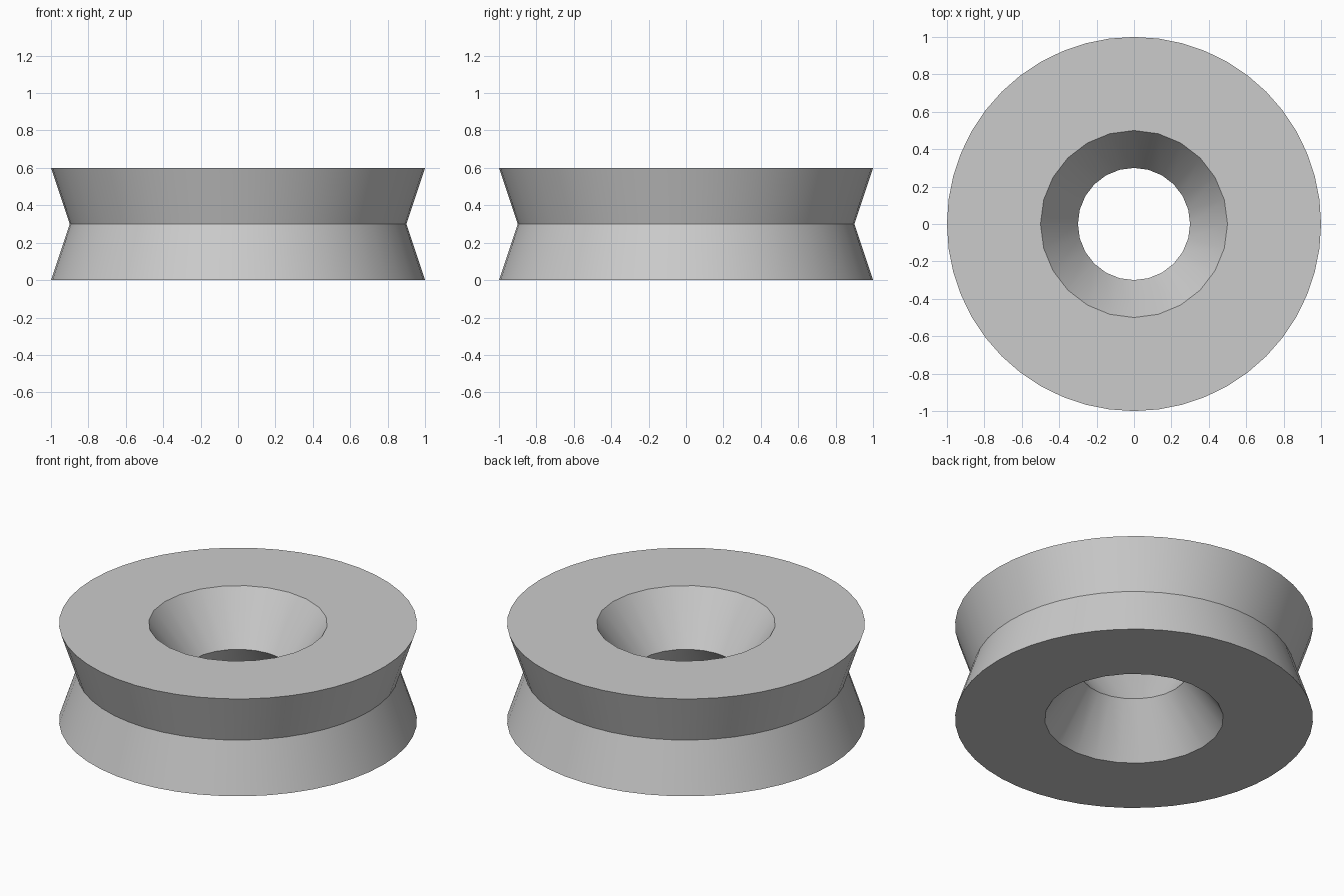
import bpy, bmesh, math

cube = bpy.data.objects.get("Cube")
if cube:
    bpy.data.objects.remove(cube, do_unlink=True)

HEIGHT = 0.6

# Plain grey material
grey = bpy.data.materials.new("plain_grey")
grey.use_nodes = True
colour = (0.6, 0.6, 0.6, 1)
grey.diffuse_color = colour
grey.node_tree.nodes["Principled BSDF"].inputs["Base Color"].default_value = colour


def ring(bm, radius, z, sides):
    """One horizontal circle of vertices."""
    steps = [2 * math.pi * i / sides for i in range(sides)]
    return [bm.verts.new((radius * math.cos(a), radius * math.sin(a), z)) for a in steps]


def loop_edges(bm, verts):
    return [bm.edges.get((v, verts[i - 1])) for i, v in enumerate(verts)]


def waisted_wall(bm, rim, waist, sides):
    """Two cones meeting at a narrow waist; returns bottom and top rims."""
    low, mid, top = (ring(bm, r, z, sides) for r, z in
                     ((rim, 0), (waist, HEIGHT / 2), (rim, HEIGHT)))
    for a, b in ((low, mid), (mid, top)):
        for i in range(sides):
            bm.faces.new((a[i - 1], a[i], b[i], b[i - 1]))
    return low, top


bm = bmesh.new()
# Grooved outer rim and countersunk bore
outer = waisted_wall(bm, 1.0, 0.9, 48)
bore = waisted_wall(bm, 0.5, 0.3, 24)

# Flat annular caps: each bore edge spans two rim edges
for rim, hole in zip(outer, bore):
    for i in range(24):
        j = (i + 1) % 24
        bm.faces.new((hole[i], rim[2 * i], rim[2 * i + 1], rim[2 * j], hole[j]))
bmesh.ops.recalc_face_normals(bm, faces=bm.faces)

mesh = bpy.data.meshes.new("grooved_wheel")
bm.to_mesh(mesh)
bm.free()
mesh.materials.append(grey)
wheel = bpy.data.objects.new("grooved_wheel", mesh)
bpy.context.collection.objects.link(wheel)

# Smooth walls with crisp rims and waists
bpy.ops.object.select_all(action='DESELECT')
wheel.select_set(True)
bpy.context.view_layer.objects.active = wheel
bpy.ops.object.shade_smooth_by_angle(angle=math.radians(30))
